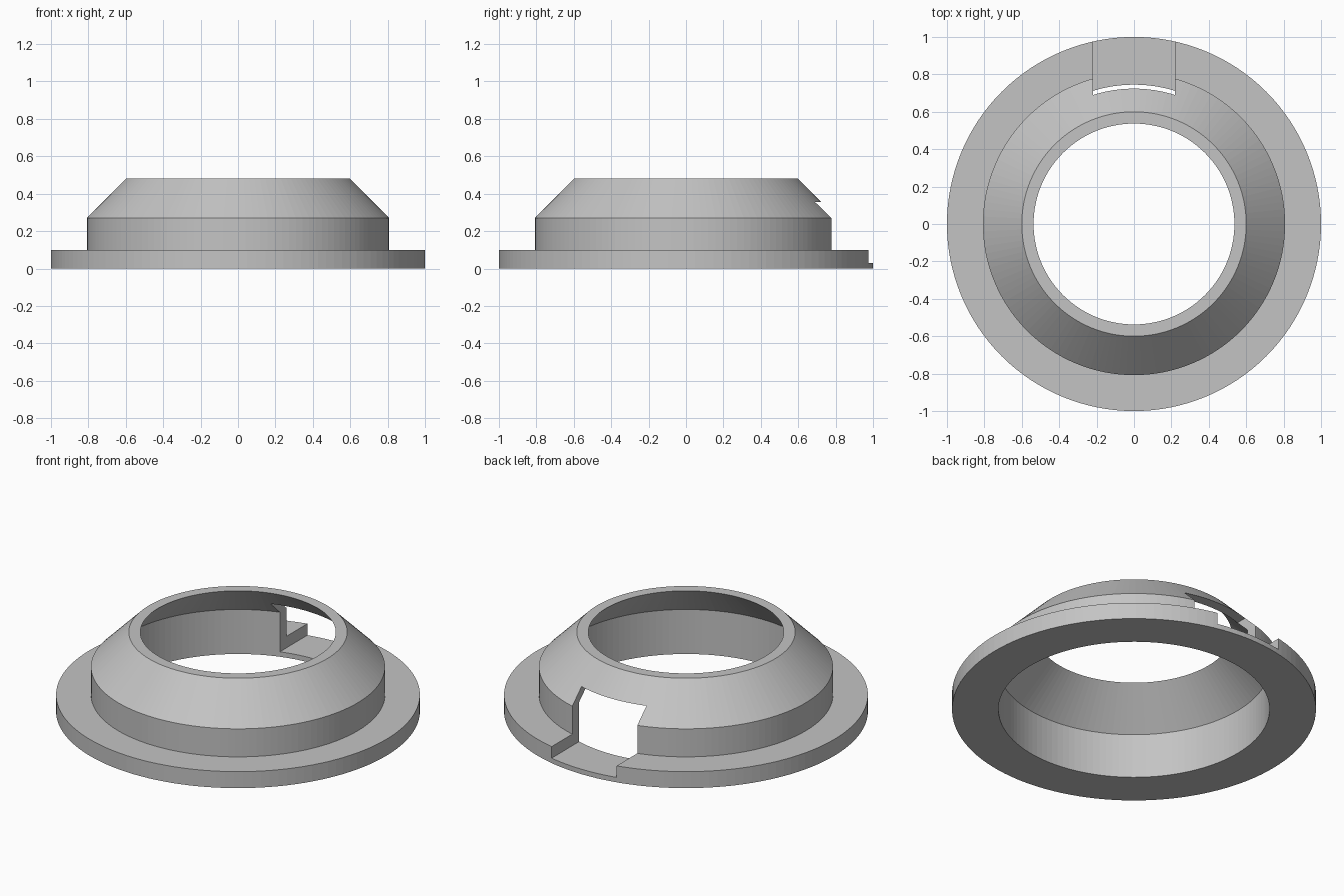
import bpy
import bmesh
import math

default = bpy.data.objects.get("Cube")
if default:
    bpy.data.objects.remove(default, do_unlink=True)

SEGMENTS = 128

grey = bpy.data.materials.new("plain grey")
grey.use_nodes = True
colour = (0.55, 0.55, 0.55, 1)
grey.diffuse_color = colour
grey.node_tree.nodes["Principled BSDF"].inputs["Base Color"].default_value = colour


def add_object(name, bm):
    bmesh.ops.recalc_face_normals(bm, faces=bm.faces)
    mesh = bpy.data.meshes.new(name)
    bm.to_mesh(mesh)
    bm.free()
    obj = bpy.data.objects.new(name, mesh)
    bpy.context.collection.objects.link(obj)
    mesh.materials.append(grey)
    return obj


def lathe(name, profile):
    """Revolve a closed (radius, height) profile around z."""
    bm = bmesh.new()
    rings = []
    for i in range(SEGMENTS):
        a = 2 * math.pi * i / SEGMENTS
        rings.append([bm.verts.new((r * math.cos(a), r * math.sin(a), z))
                      for r, z in profile])
    n = len(profile)
    for i in range(SEGMENTS):
        here, after = rings[i], rings[(i + 1) % SEGMENTS]
        for j in range(n):
            k = (j + 1) % n
            bm.faces.new((here[j], after[j], after[k], here[k]))
    return add_object(name, bm)


def box(name, low, high):
    bm = bmesh.new()
    bmesh.ops.create_cube(bm, size=1)
    for v in bm.verts:
        v.co = [lo if c < 0 else hi for c, lo, hi in zip(v.co, low, high)]
    return add_object(name, bm)


# Flange, upright wall and sloping collar as one hollow ring
ring = lathe("flanged_collar", [
    (1.0, 0.0), (1.0, 0.1), (0.808, 0.1), (0.808, 0.27),
    (0.6, 0.48), (0.537, 0.48), (0.745, 0.27), (0.745, 0.0)])

# Rear notch through the wall and down into the flange
cutter = box("notch_cutter", (-0.218, 0.4, 0.03), (0.218, 1.2, 0.355))
cutter.hide_render = True

notch = ring.modifiers.new("rear_notch", 'BOOLEAN')
notch.operation = 'DIFFERENCE'
notch.solver = 'EXACT'
notch.object = cutter
bpy.context.view_layer.objects.active = ring
ring.select_set(True)
bpy.ops.object.modifier_apply(modifier=notch.name)
bpy.data.objects.remove(cutter, do_unlink=True)
